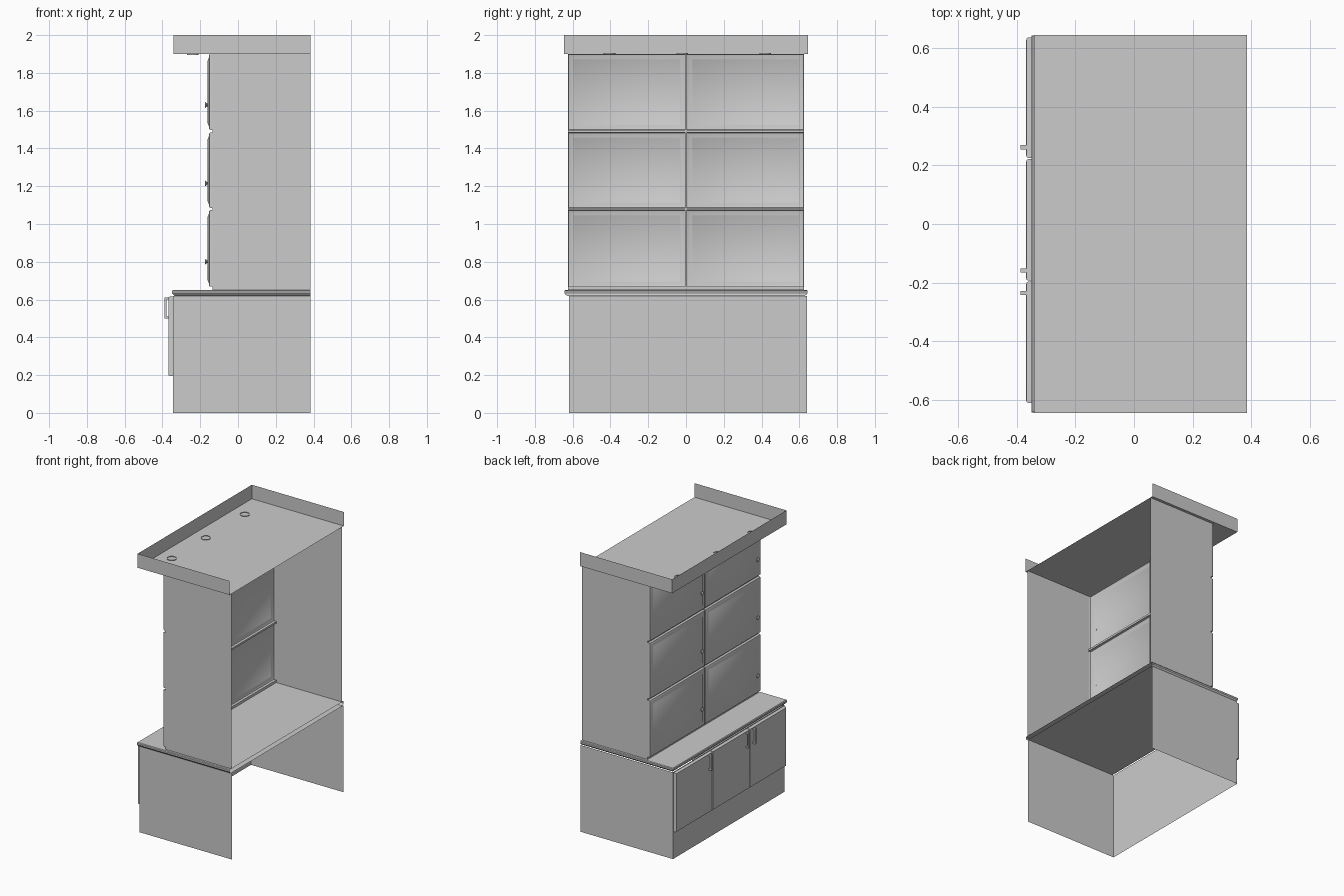
import bpy, bmesh
from math import pi

if "Cube" in bpy.data.objects:
    bpy.data.objects.remove(bpy.data.objects["Cube"])

BACK = 0.385  # open back plane


def finish(name, bm, smooth=True):
    bmesh.ops.remove_doubles(bm, verts=bm.verts, dist=1e-5)
    bmesh.ops.recalc_face_normals(bm, faces=bm.faces)
    me = bpy.data.meshes.new(name)
    bm.to_mesh(me)
    bm.free()
    ob = bpy.data.objects.new(name, me)
    bpy.context.collection.objects.link(ob)
    if smooth:
        bpy.context.view_layer.objects.active = ob
        ob.select_set(True)
        bpy.ops.object.shade_smooth_by_angle(angle=0.6)
        ob.select_set(False)
    return ob


def u_shell(name, profile, front, y0, y1, caps=()):
    """Sheet wrapped round three sides; profile = (outset, z), caps = profile rows to fill."""
    bm = bmesh.new()
    rows = []
    for o, z in profile:
        pts = [(BACK, y0 - o), (front - o, y0 - o), (front - o, y1 + o), (BACK, y1 + o)]
        rows.append([bm.verts.new((x, y, z)) for x, y in pts])
    for a, b in zip(rows, rows[1:]):
        for i in range(3):
            bm.faces.new((a[i], a[i + 1], b[i + 1], b[i]))
    for i in caps:
        bm.faces.new(rows[i])
    return finish(name, bm, False)


def panel(name, rings, y0, y1, z0, z1):
    """Door skin from nested rectangles; rings = (inset, x)."""
    bm = bmesh.new()
    rows = []
    for d, x in rings:
        rows.append([bm.verts.new((x, y, z)) for y, z in
                     ((y0 + d, z0 + d), (y1 - d, z0 + d), (y1 - d, z1 - d), (y0 + d, z1 - d))])
    for a, b in zip(rows, rows[1:]):
        for i in range(4):
            j = (i + 1) % 4
            bm.faces.new((a[i], a[j], b[j], b[i]))
    bm.faces.new(rows[-1])
    return finish(name, bm)


def sheet(name, quads):
    bm = bmesh.new()
    for q in quads:
        bm.faces.new([bm.verts.new(p) for p in q])
    return finish(name, bm, False)


def lathe(name, profile, loc, rot=(0, 0, 0), n=16):
    bm = bmesh.new()
    vs = [bm.verts.new((r, 0, h)) for r, h in profile]
    es = [bm.edges.new(p) for p in zip(vs, vs[1:])]
    bmesh.ops.spin(bm, geom=vs + es, cent=(0, 0, 0), axis=(0, 0, 1), angle=2 * pi, steps=n)
    ob = finish(name, bm)
    ob.location, ob.rotation_euler = loc, rot
    return ob


# Lower cabinet, moulded counter and open-backed top tray
u_shell("base_cabinet", [(0, 0), (0, 0.62)], -0.345, -0.62, 0.64)
u_shell("counter", [(-0.01, 0.62), (-0.002, 0.626), (0.004, 0.634), (0.004, 0.645), (0, 0.65)],
        -0.345, -0.64, 0.64, caps=(0, -1))
u_shell("top_tray", [(0, 1.9), (0, 2.0)], -0.342, -0.645, 0.645, caps=(0,))

# Upper cabinet side walls
GX = -0.135
sheet("upper_sides", [[(GX, y, 0.65), (BACK, y, 0.65), (BACK, y, 1.9), (GX, y, 1.9)]
                      for y in (-0.625, 0.625)])

# Recessed strips between the upper doors
strips = [(-0.625, 0.625, 0.65, 0.668), (-0.625, 0.625, 1.073, 1.086),
          (-0.625, 0.625, 1.484, 1.498), (-0.004, 0.004, 0.65, 1.9)]
sheet("door_gap_strips", [[(GX, a, c), (GX, b, c), (GX, b, d), (GX, a, d)]
                          for a, b, c, d in strips])

# Six upper doors with knobs
door = [(0, GX), (0, -0.147), (0.002, -0.151), (0.006, -0.153), (0.022, -0.155),
        (0.03, -0.158), (0.036, -0.162)]
knob = [(0.007, 0), (0.007, 0.006), (0.014, 0.008), (0.015, 0.011), (0.01, 0.014), (0, 0.015)]
for r, (z0, z1, kz) in enumerate(((0.668, 1.073, 0.8), (1.086, 1.484, 1.215), (1.498, 1.9, 1.63))):
    for c, (y0, y1) in enumerate(((-0.625, -0.004), (0.004, 0.625))):
        panel(f"upper_door_{r}_{c}", door, y0, y1, z0, z1)
        lathe(f"knob_{r}_{c}", knob, (-0.161, y0 + 0.055, kz), (0, -pi / 2, 0))

# Three lower doors
low = [(0, -0.345), (0, -0.362), (0.003, -0.367), (0.01, -0.368)]
for i, (y0, y1) in enumerate(((-0.61, -0.197), (-0.193, 0.221), (0.226, 0.636))):
    panel(f"lower_door_{i}", low, y0, y1, 0.195, 0.615)

# Bow handles on the lower doors
for i, y in enumerate((-0.235, -0.158, 0.262)):
    bm = bmesh.new()
    prof = [(-0.366, 0.5), (-0.388, 0.5), (-0.388, 0.61), (-0.366, 0.61),
            (-0.366, 0.6), (-0.379, 0.6), (-0.379, 0.51), (-0.366, 0.51)]
    f = bm.faces.new([bm.verts.new((x, y - 0.007, z)) for x, z in prof])
    ext = bmesh.ops.extrude_face_region(bm, geom=[f])
    bmesh.ops.translate(bm, vec=(0, 0.014, 0),
                        verts=[v for v in ext["geom"] if isinstance(v, bmesh.types.BMVert)])
    finish(f"handle_{i}", bm, False)

# Small downlights under the tray overhang
light = [(0.031, 0.004), (0.031, -0.006), (0.024, -0.006), (0.022, -0.002), (0, -0.002)]
for i, y in enumerate((-0.405, -0.02, 0.42)):
    lathe(f"downlight_{i}", light, (-0.24, y, 1.9), n=20)
